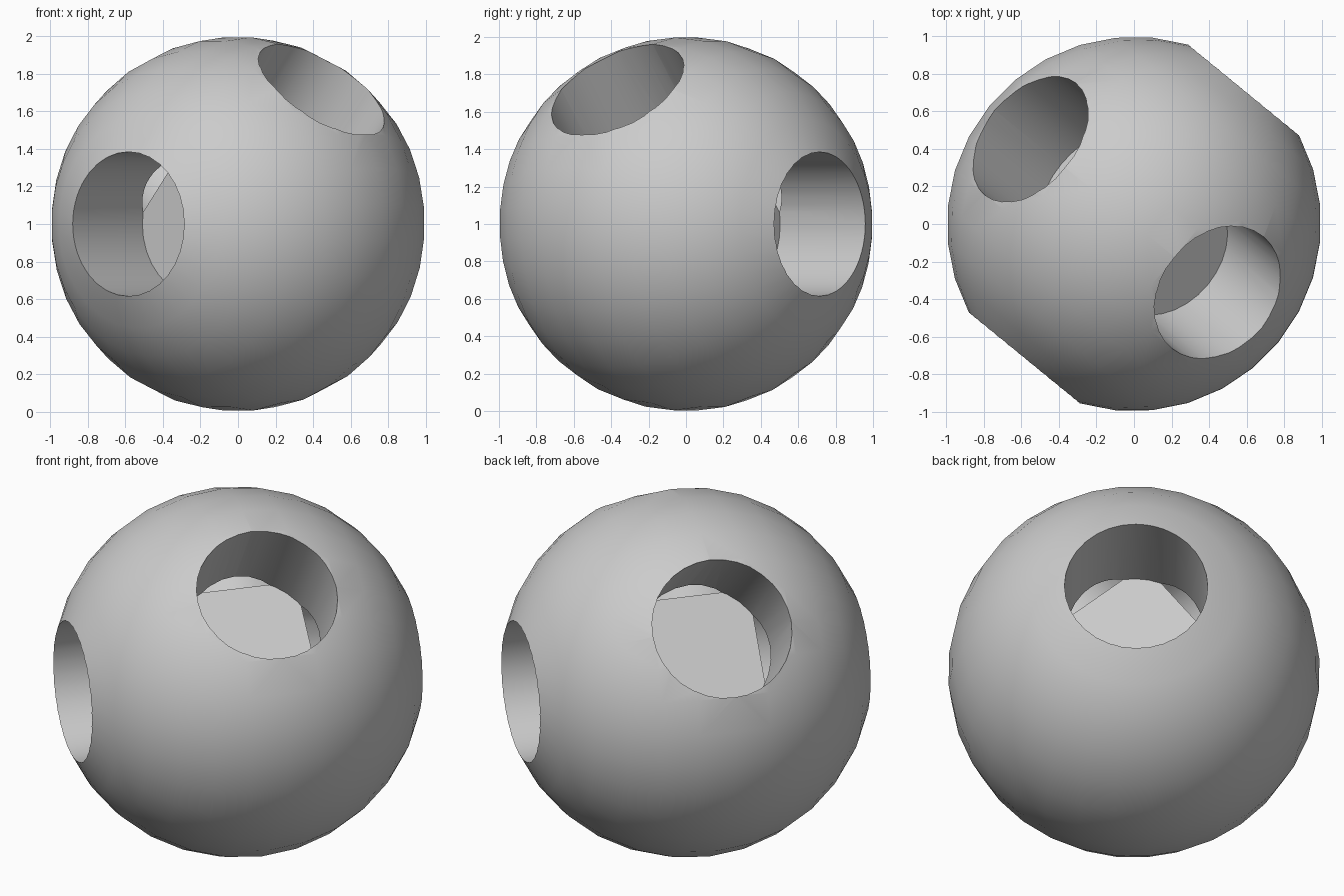
import bpy
from math import radians, cos, sin
from mathutils import Vector, Matrix

cube = bpy.data.objects.get("Cube")
if cube:
    bpy.data.objects.remove(cube, do_unlink=True)

CENTRE = Vector((0, 0, 1))
RADIUS = 1.0
HOLE_RADIUS = 0.385
FLOOR = 0.335        # distance of each hole floor from the centre

grey = bpy.data.materials.new("plain grey")
grey.use_nodes = True
grey.diffuse_color = (0.6, 0.6, 0.6, 1)
grey.node_tree.nodes["Principled BSDF"].inputs["Base Color"].default_value = (0.6, 0.6, 0.6, 1)

# Tilted frame: one horizontal axis through the ball, two axes square to it
turn, tilt = radians(230.7), radians(51.1)
axis = Vector((cos(turn), sin(turn), 0))
side = Vector((-sin(turn), cos(turn), 0))
up = Vector((0, 0, 1))
front_top = side * cos(tilt) + up * sin(tilt)
back_top = -side * sin(tilt) + up * cos(tilt)

# Ball, with its poles on the horizontal axis
bpy.ops.mesh.primitive_uv_sphere_add(segments=32, ring_count=16, radius=RADIUS)
ball = bpy.context.object
ball.name = "connector_ball"
ball.data.materials.append(grey)
frame = Matrix((front_top, axis.cross(front_top), axis)).transposed()
ball.data.transform(Matrix.Translation(CENTRE) @ frame.to_4x4())

# Blind round sockets
sockets = {"front": axis, "back": -axis, "front_top": front_top, "back_top": back_top}
for name, direction in sockets.items():
    bpy.ops.mesh.primitive_cylinder_add(vertices=32, radius=HOLE_RADIUS, depth=1)
    cutter = bpy.context.object
    cutter.name = name + "_socket_cutter"
    cutter.data.materials.append(grey)
    rotation = direction.to_track_quat('Z', 'Y').to_matrix().to_4x4()
    cutter.data.transform(Matrix.Translation(CENTRE + direction * (FLOOR + 0.5)) @ rotation)
    cutter.hide_render = True

    bpy.ops.object.select_all(action='DESELECT')
    ball.select_set(True)
    bpy.context.view_layer.objects.active = ball
    cut = ball.modifiers.new(name + "_socket", 'BOOLEAN')
    cut.operation = 'DIFFERENCE'
    cut.solver = 'EXACT'
    cut.object = cutter
    bpy.ops.object.modifier_apply(modifier=cut.name)
    bpy.data.objects.remove(cutter, do_unlink=True)

bpy.ops.object.shade_smooth_by_angle(angle=radians(30))
